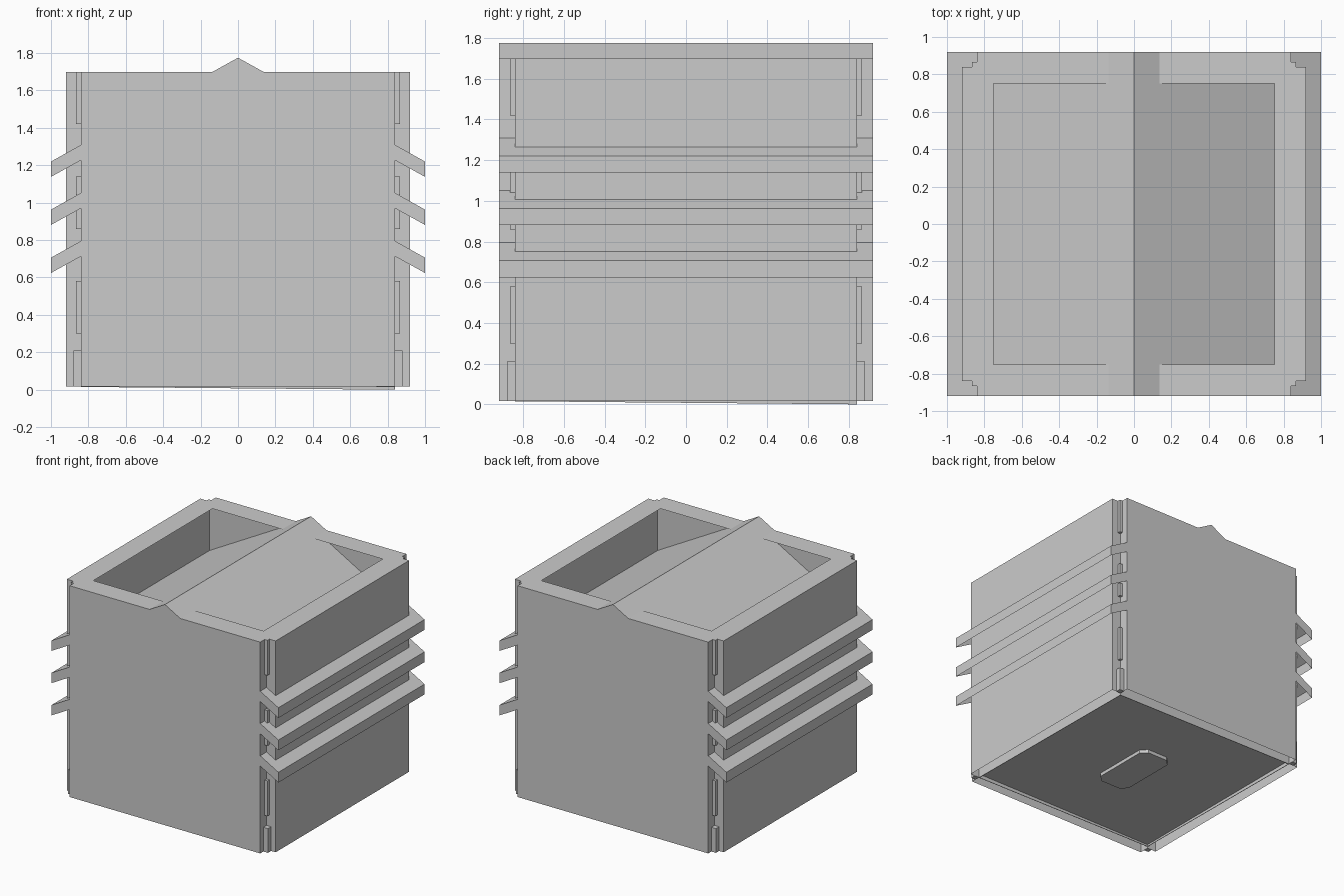
import bpy, bmesh
from mathutils import Vector

if "Cube" in bpy.data.objects:
    bpy.data.objects.remove(bpy.data.objects["Cube"])


def prism(name, pts, axis, a, b, drop=None):
    """Extrude a 2D profile: axis 'y' takes (x, z) points, axis 'z' takes (x, y).
    Faces whose normal satisfies drop() are left open."""
    bm = bmesh.new()
    place = (lambda p: (p[0], a, p[1])) if axis == 'y' else (lambda p: (p[0], p[1], a))
    step = Vector((0, b - a, 0)) if axis == 'y' else Vector((0, 0, b - a))
    face = bm.faces.new([bm.verts.new(place(p)) for p in pts])
    ext = bmesh.ops.extrude_face_region(bm, geom=[face])
    verts = [g for g in ext['geom'] if isinstance(g, bmesh.types.BMVert)]
    bmesh.ops.translate(bm, verts=verts, vec=step)
    bmesh.ops.recalc_face_normals(bm, faces=bm.faces)
    if drop:
        bm.normal_update()
        bmesh.ops.delete(bm, geom=[f for f in bm.faces if drop(f.normal)], context='FACES')
    mesh = bpy.data.meshes.new(name)
    bm.to_mesh(mesh)
    bm.free()
    obj = bpy.data.objects.new(name, mesh)
    bpy.context.collection.objects.link(obj)
    return obj


def rect(x0, x1, y0, y1):
    return [(x0, y0), (x1, y0), (x1, y1), (x0, y1)]


OUT, CORE, INN = 0.92, 0.84, 0.75      # outer skin, core wall, rim opening
BASE, RIM, PEAK = 0.017, 1.70, 1.775
SLOPE, THICK = 0.555, 0.082


def not_up(n):
    return n.z < 0.5


# Thin core box, its lower edge leaning slightly to one corner
core = prism("core_walls", rect(-CORE, CORE, -CORE, CORE), 'z', 0, RIM - 0.002,
             drop=lambda n: abs(n.z) > 0.5)
for v in core.data.vertices:
    if v.co.z < 0.5:
        v.co.z = 0.0075 * (2 * CORE - v.co.x - v.co.y) / CORE
shell = core.modifiers.new("thickness", 'SOLIDIFY')
shell.thickness = 0.006

# Outer skins, open at the bottom and inside, plus the thin overhanging rim
for s, side in ((-1, "front"), (1, "back")):
    prism(side + "_skin", rect(-CORE, CORE, s * CORE, s * OUT), 'z', BASE, RIM,
          drop=lambda n: abs(n.z) > 0.5 or n.y * s < -0.5)
    prism(side + "_rim", rect(-CORE, CORE, s * INN, s * OUT), 'z', RIM - 0.01, RIM, drop=not_up)

for s, side in ((-1, "left"), (1, "right")):
    prism(side + "_skin", rect(s * CORE, s * OUT, -CORE, CORE), 'z', BASE, RIM,
          drop=lambda n: abs(n.z) > 0.5 or n.x * s < -0.5)
    plan = [(INN, -INN), (CORE, -INN), (CORE, -CORE), (OUT, -CORE),
            (OUT, CORE), (CORE, CORE), (CORE, INN), (INN, INN)]
    prism(side + "_rim", [(s * x, y) for x, y in plan], 'z', RIM - 0.01, RIM, drop=not_up)

    # Three sloping louvers per side, open underneath
    for i in range(3):
        z = PEAK - i * 0.257
        profile = [(x, z - SLOPE * x - d) for x, d in
                   ((CORE, 0), (1.0, 0), (1.0, THICK), (CORE, THICK))]
        prism(f"{side}_louver_{i + 1}", [(s * x, zz) for x, zz in profile], 'y', -OUT, OUT,
              drop=lambda n: n.z < -0.5 or n.x * s < -0.9)

    # Short ribs in the corner notches
    for t, end in ((-1, "front"), (1, "back")):
        for i, (z0, z1, r) in enumerate(((BASE, 0.21, 0.88), (0.30, 0.58, 0.865),
                                         (0.86, 0.97, 0.865), (1.04, 1.14, 0.865),
                                         (1.42, RIM, 0.865))):
            prism(f"{side}_{end}_rib_{i + 1}",
                  rect(s * 0.838, s * r, t * 0.838, t * r), 'z', z0, z1)

# Gabled roof sunk in the box
low = PEAK - SLOPE * CORE
prism("sunken_roof", [(-CORE, low), (0, PEAK), (CORE, low),
                      (CORE, low - THICK), (0, PEAK - THICK), (-CORE, low - THICK)],
      'y', -CORE + 0.003, CORE - 0.003)

# Ridge ends crossing the front and back rims
half = (PEAK - RIM) / SLOPE
for s, side in ((-1, "front"), (1, "back")):
    prism(side + "_ridge_end", [(-half, RIM), (half, RIM), (0, PEAK)],
          'y', s * (CORE - 0.003), s * OUT, drop=lambda n: n.z < -0.5 or n.y * s < -0.5)

# Recessed floor and the grip pad below it
inside = CORE - 0.003
prism("floor_plate", rect(-inside, inside, -inside, inside), 'z', 0.045, 0.06)
w, l, c = 0.14, 0.28, 0.05
prism("floor_grip", [(-w + c, -l), (w - c, -l), (w, -l + c), (w, l - c),
                     (w - c, l), (-w + c, l), (-w, l - c), (-w, -l + c)], 'z', 0.017, 0.046)
